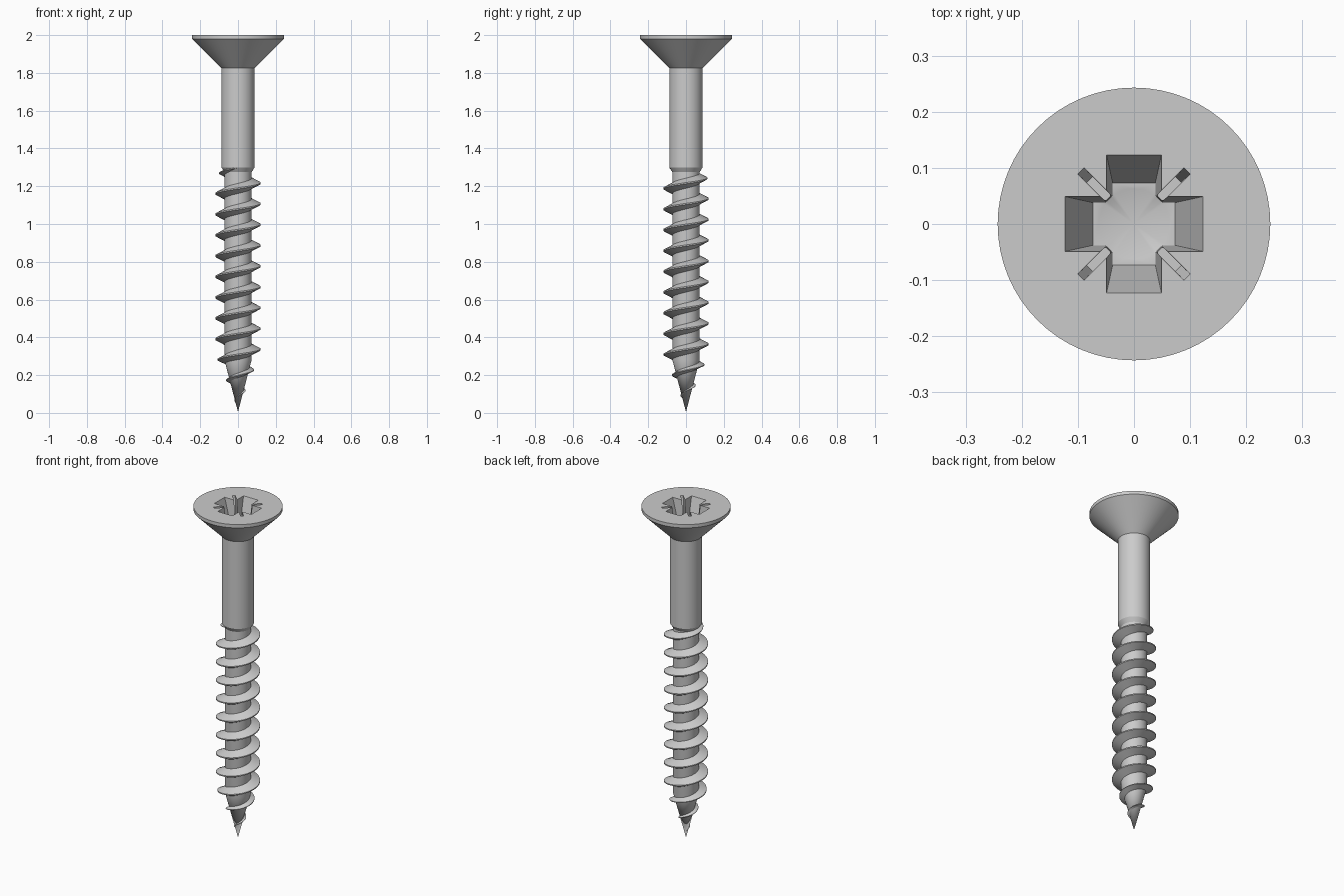
import bpy, bmesh
from math import pi, cos, sin

if "Cube" in bpy.data.objects:
    bpy.data.objects.remove(bpy.data.objects["Cube"])

SEG = 64


def make_object(name, bm):
    bmesh.ops.recalc_face_normals(bm, faces=bm.faces)
    mesh = bpy.data.meshes.new(name)
    bm.to_mesh(mesh)
    bm.free()
    ob = bpy.data.objects.new(name, mesh)
    bpy.context.collection.objects.link(ob)
    return ob


def bridge(bm, a, b):
    # Join two rings; a ring of one vertex is a pole
    n = max(len(a), len(b))
    for i in range(n):
        j = (i + 1) % n
        if len(a) == 1:
            bm.faces.new((a[0], b[i], b[j]))
        elif len(b) == 1:
            bm.faces.new((a[i], a[j], b[0]))
        else:
            bm.faces.new((a[i], a[j], b[j], b[i]))


def lathe(name, profile):
    bm = bmesh.new()
    rings = []
    for r, z in profile:
        n = 1 if r == 0 else SEG
        rings.append([bm.verts.new((r * cos(2 * pi * i / SEG), r * sin(2 * pi * i / SEG), z))
                      for i in range(n)])
    for k in range(len(rings) - 1):
        a, b = rings[k], rings[k + 1]
        if len(a) > 1 and len(b) > 1 or len(a) != len(b):
            bridge(bm, a, b)
    # Flat cap on an open top
    if len(rings[-1]) > 1:
        bm.faces.new(rings[-1])
    return make_object(name, bm)


def taper_box(name, top, bottom, depth, angle):
    # Box with half sizes top at z = 2 and bottom at z = 2 - depth, extended above the head
    bm = bmesh.new()
    rings = []
    for z in (2 - depth, 2.03):
        t = (z - 2 + depth) / depth
        hx, hy = (b + (a - b) * t for a, b in zip(top, bottom))
        rings.append([bm.verts.new((x * cos(angle) - y * sin(angle), x * sin(angle) + y * cos(angle), z))
                      for x, y in ((-hx, -hy), (hx, -hy), (hx, hy), (-hx, hy))])
    bridge(bm, *rings)
    for ring in rings:
        bm.faces.new(ring)
    return make_object(name, bm)


def smooth(ob):
    bpy.ops.object.select_all(action='DESELECT')
    ob.select_set(True)
    bpy.context.view_layer.objects.active = ob
    bpy.ops.object.shade_smooth_by_angle(angle=pi / 6)


# Head, shank, core and point in one turned body
body = lathe("screw_body", [(0, 0.005), (0.072, 0.28), (0.072, 1.275), (0.088, 1.30),
                            (0.088, 1.825), (0.243, 1.98), (0.243, 2.0)])

# Driver recess: cross arms, thin diagonal slots and conical centre
DEPTH = 0.16
cutters = [taper_box("recess_arm", (0.123, 0.049), (0.073, 0.038), DEPTH, a) for a in (0, pi / 2)]
cutters += [taper_box("recess_slot", (0.134, 0.008), (0.112, 0.007), 0.10, a) for a in (pi / 4, 3 * pi / 4)]
cutters.append(lathe("recess_centre", [(0, 2 - DEPTH - 0.025), (0.063, 2 - DEPTH), (0.068, 2.03)]))
bpy.context.view_layer.objects.active = body
for cutter in cutters:
    cutter.hide_render = True
    mod = body.modifiers.new("recess", 'BOOLEAN')
    mod.operation = 'DIFFERENCE'
    mod.solver = 'EXACT'
    mod.object = cutter
    bpy.ops.object.modifier_apply(modifier=mod.name)
    bpy.data.objects.remove(cutter)
smooth(body)


# Helical thread fading into the shank and the point
def core(z):
    return 0.072 * min(1, max(0.001, (z - 0.005) / 0.275))


def crest(z):
    return min(0.12, 0.12 * (z - 0.02) / 0.29, 0.12 - 0.5 * (z - 1.23))


PITCH, Z_START, Z_END = 0.11, 0.04, 1.31
bm = bmesh.new()
steps = int((Z_END - Z_START) / PITCH * 48)
sections = []
for i in range(steps + 1):
    z = Z_START + (Z_END - Z_START) * i / steps
    ang = 2 * pi * (z - 1.216) / PITCH
    height = max(0.002, crest(z) - core(z))
    root, tip = 0.6 * height, 0.07 * height
    section = [(core(z - root) * 0.94, z - root), (crest(z), z - tip),
               (crest(z), z + tip), (core(z + root) * 0.94, z + root)]
    sections.append([bm.verts.new((r * cos(ang), r * sin(ang), h)) for r, h in section])
for a, b in zip(sections, sections[1:]):
    bridge(bm, a, b)
bm.faces.new(sections[0])
bm.faces.new(sections[-1])
smooth(make_object("thread", bm))
